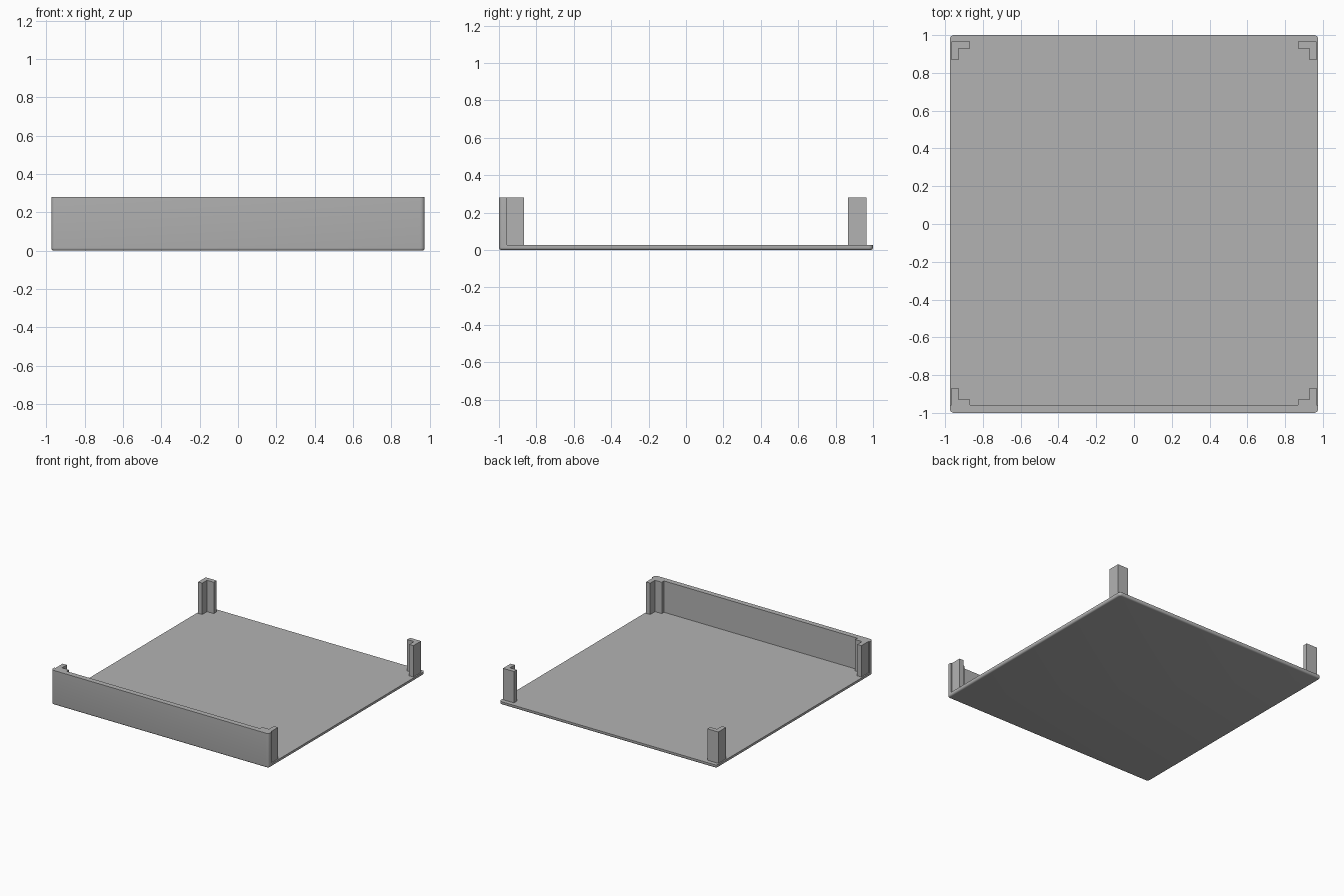
import bpy
import bmesh
from math import cos, sin, pi

HALF_X, HALF_Y, HEIGHT = 0.975, 1.0, 0.28
FLOOR_TOP, WALL_BACK = 0.026, -0.957
CORNER, FILLET = 0.022, 0.014

if "Cube" in bpy.data.objects:
    bpy.data.objects.remove(bpy.data.objects["Cube"])

grey = bpy.data.materials.new("plain grey")
grey.use_nodes = True
colour = (0.45, 0.45, 0.45, 1)
grey.diffuse_color = colour
grey.node_tree.nodes["Principled BSDF"].inputs["Base Color"].default_value = colour


def prism(name, outline, bottom, top):
    """Extrude a counter-clockwise outline from bottom to top."""
    bm = bmesh.new()
    base = bm.faces.new([bm.verts.new((x, y, bottom)) for x, y in outline])
    lifted = bmesh.ops.extrude_face_region(bm, geom=[base])["geom"]
    for v in lifted:
        if isinstance(v, bmesh.types.BMVert):
            v.co.z = top
    bmesh.ops.recalc_face_normals(bm, faces=bm.faces)
    mesh = bpy.data.meshes.new(name)
    bm.to_mesh(mesh)
    bm.free()
    mesh.materials.append(grey)
    obj = bpy.data.objects.new(name, mesh)
    bpy.context.collection.objects.link(obj)
    return obj


def rectangle(x0, x1, y0, y1):
    return [(x0, y0), (x1, y0), (x1, y1), (x0, y1)]


def rounded_rectangle(hx, hy, r, steps=6):
    points = []
    for i, (sx, sy) in enumerate([(1, 1), (-1, 1), (-1, -1), (1, -1)]):
        for k in range(steps + 1):
            a = (i + k / steps) * pi / 2
            points.append((sx * (hx - r) + r * cos(a), sy * (hy - r) + r * sin(a)))
    return points


# Tray: rounded block with a filleted underside, cut away behind the front wall
tray = prism("tray_with_front_wall", rounded_rectangle(HALF_X, HALF_Y, CORNER), 0, HEIGHT)
bm = bmesh.new()
bm.from_mesh(tray.data)
rim = [e for e in bm.edges if all(v.co.z < 0.001 for v in e.verts)]
bmesh.ops.bevel(bm, geom=rim, offset=FILLET, segments=4, profile=0.5, affect='EDGES')
bm.to_mesh(tray.data)
bm.free()

cutter = prism("tray_cutter", rectangle(-2, 2, WALL_BACK, 2), FLOOR_TOP, 1)
cutter.hide_render = True
cut = tray.modifiers.new("open_tray", 'BOOLEAN')
cut.operation, cut.solver, cut.object = 'DIFFERENCE', 'EXACT', cutter
bpy.context.view_layer.objects.active = tray
tray.select_set(True)
bpy.ops.object.modifier_apply(modifier=cut.name)
bpy.data.objects.remove(cutter)
bpy.ops.object.shade_smooth_by_angle(angle=pi / 6)

# Corner posts: L-shaped, opening towards the middle of the tray
OUT, ARM, END = 0.965, 0.928, 0.867
for side, sx in (("left", 1), ("right", -1)):
    for place, sy, out_y in (("front", -1, -WALL_BACK), ("back", 1, OUT)):
        corner = [(OUT, out_y), (END, out_y), (END, ARM), (ARM, ARM), (ARM, END), (OUT, END)]
        prism(f"{place}_{side}_post", [(sx * x, sy * y) for x, y in corner], FLOOR_TOP, HEIGHT)
